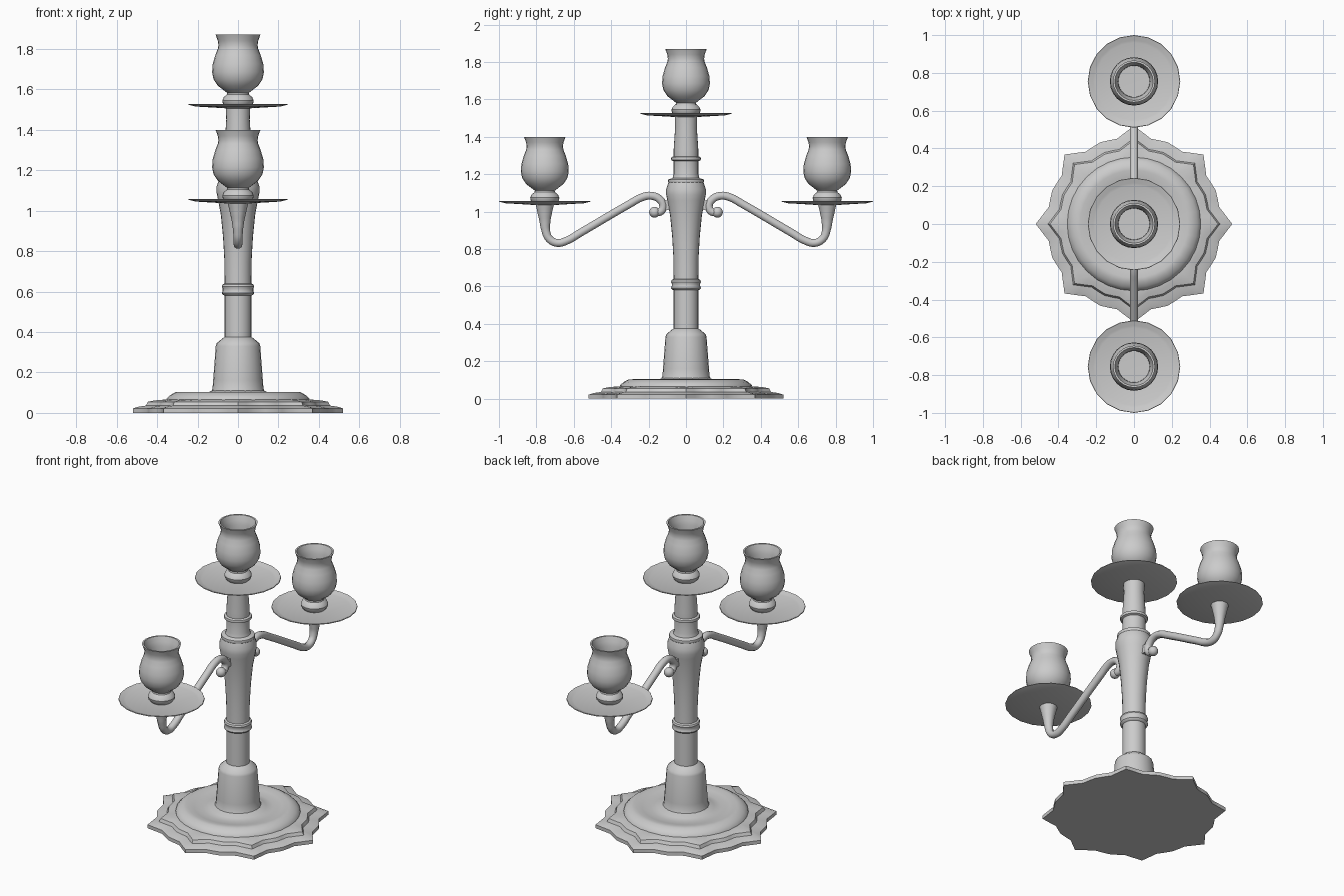
import bpy, bmesh, math

if "Cube" in bpy.data.objects:
    bpy.data.objects.remove(bpy.data.objects["Cube"])

# scalloped octagon: radius factor over one eighth turn (tip to tip)
SCALLOP = [1.0, .935, .885, .89, .90, .89, .885, .935]


def shade(ob, angle=35):
    bpy.ops.object.select_all(action='DESELECT')
    ob.select_set(True)
    bpy.context.view_layer.objects.active = ob
    bpy.ops.object.shade_smooth_by_angle(angle=math.radians(angle))


def lathe(name, profile, seg=24, loc=(0, 0, 0), star=False):
    """Revolve (r, z) points; r = 0 makes a pole. star=True uses (r, z, scallop amount)."""
    bm = bmesh.new()
    rings = []
    for p in profile:
        if p[0] == 0:
            rings.append([bm.verts.new((0, 0, p[1]))])
            continue
        ring = []
        for i in range(seg):
            a = 2 * math.pi * i / seg
            r = p[0]
            if star:
                r *= 1 + p[2] * (SCALLOP[i % 8] - 1)
            ring.append(bm.verts.new((r * math.cos(a), r * math.sin(a), p[1])))
        rings.append(ring)
    for lo, hi in zip(rings, rings[1:]):
        for i in range(seg):
            j = (i + 1) % seg
            if len(lo) == 1:
                bm.faces.new((lo[0], hi[j], hi[i]))
            elif len(hi) == 1:
                bm.faces.new((lo[i], lo[j], hi[0]))
            else:
                bm.faces.new((lo[i], lo[j], hi[j], hi[i]))
    bmesh.ops.recalc_face_normals(bm, faces=bm.faces)
    me = bpy.data.meshes.new(name)
    bm.to_mesh(me)
    bm.free()
    ob = bpy.data.objects.new(name, me)
    ob.location = loc
    bpy.context.collection.objects.link(ob)
    shade(ob)
    return ob


# stepped scalloped foot
lathe("scalloped_base", [
    (0, 0, 0), (.52, 0, 1), (.52, .022, 1), (.495, .03, 1), (.455, .036, 1),
    (.445, .055, 1), (.41, .062, .9), (.36, .066, .3), (0, .066, 0)],
    seg=64, star=True)

# round dished disc
lathe("base_disc", [
    (0, .06), (.355, .06), (.352, .072), (.335, .088), (.31, .102), (.285, .104),
    (.25, .096), (.20, .09), (.16, .094), (.13, .11), (0, .11)], seg=32)

# turned stem with rings
lathe("stem", [
    (0, .09), (.14, .09), (.126, .12), (.123, .16), (.11, .33), (.105, .345),
    (.075, .37), (.066, .375), (.066, .58), (.076, .585), (.08, .592), (.076, .602),
    (.076, .615), (.08, .625), (.076, .635), (.066, .64), (.067, .75), (.074, .87),
    (.085, .98), (.1, 1.06), (.106, 1.09), (.106, 1.12), (.094, 1.155), (.097, 1.163),
    (.095, 1.172), (.072, 1.18), (.066, 1.2), (.066, 1.27), (.078, 1.275),
    (.08, 1.283), (.078, 1.291), (.066, 1.296), (.066, 1.33), (.058, 1.45),
    (.06, 1.515), (0, 1.515)])

# drip plates and candle cups: centre and both arms
for tag, y, z in (("centre", 0, 1.52), ("back", .755, 1.05), ("front", -.755, 1.05)):
    lathe(f"{tag}_drip_plate", [
        (0, -.014), (.06, -.014), (.21, -.005), (.245, .004), (.243, .008),
        (.218, .0), (.205, -.004), (0, -.006)], seg=20, loc=(0, y, z))
    lathe(f"{tag}_candle_cup", [
        (0, -.008), (.06, -.008), (.075, .01), (.078, .025), (.07, .042), (.055, .054),
        (.053, .062), (.07, .075), (.1, .098), (.121, .13), (.128, .165), (.125, .205),
        (.112, .25), (.1, .28), (.097, .298), (.1, .32), (.111, .35), (.101, .35),
        (.09, .32), (.084, .295), (.083, .262), (0, .26)], loc=(0, y, z))

# scrolled arms: (distance out, height, tube radius)
ARM = [(.755, 1.04, .052), (.755, 1.0, .042), (.754, .95, .031), (.75, .90, .024),
       (.732, .856, .022), (.69, .833, .022), (.64, .844, .022), (.56, .89, .022),
       (.30, 1.042, .022), (.235, 1.077, .022), (.185, 1.085, .022), (.14, 1.065, .022),
       (.122, 1.03, .022), (.137, 1.0, .022), (.165, .997, .022)]
for tag, s in (("back", 1), ("front", -1)):
    cu = bpy.data.curves.new(f"{tag}_arm", 'CURVE')
    cu.dimensions = '3D'
    cu.bevel_depth = 1
    cu.bevel_resolution = 3
    cu.resolution_u = 4
    cu.use_fill_caps = True
    sp = cu.splines.new('BEZIER')
    sp.bezier_points.add(len(ARM) - 1)
    for b, (d, z, r) in zip(sp.bezier_points, ARM):
        b.co = (0, s * d, z)
        b.radius = r
        b.handle_left_type = b.handle_right_type = 'AUTO'
    ob = bpy.data.objects.new(f"{tag}_arm", cu)
    bpy.context.collection.objects.link(ob)
    bpy.ops.object.select_all(action='DESELECT')
    ob.select_set(True)
    bpy.context.view_layer.objects.active = ob
    bpy.ops.object.convert(target='MESH')
    shade(bpy.context.view_layer.objects.active, 50)

    # scroll tip and small stud joining the arm to the stem
    bpy.ops.mesh.primitive_uv_sphere_add(segments=16, ring_count=10, radius=.029,
                                         location=(0, s * .168, .997))
    bpy.context.object.name = f"{tag}_scroll_tip"
    shade(bpy.context.object)
    bpy.ops.mesh.primitive_cube_add(size=1, location=(0, s * .1, 1.035))
    bpy.context.object.name = f"{tag}_arm_stud"
    bpy.context.object.scale = (.03, .04, .05)
